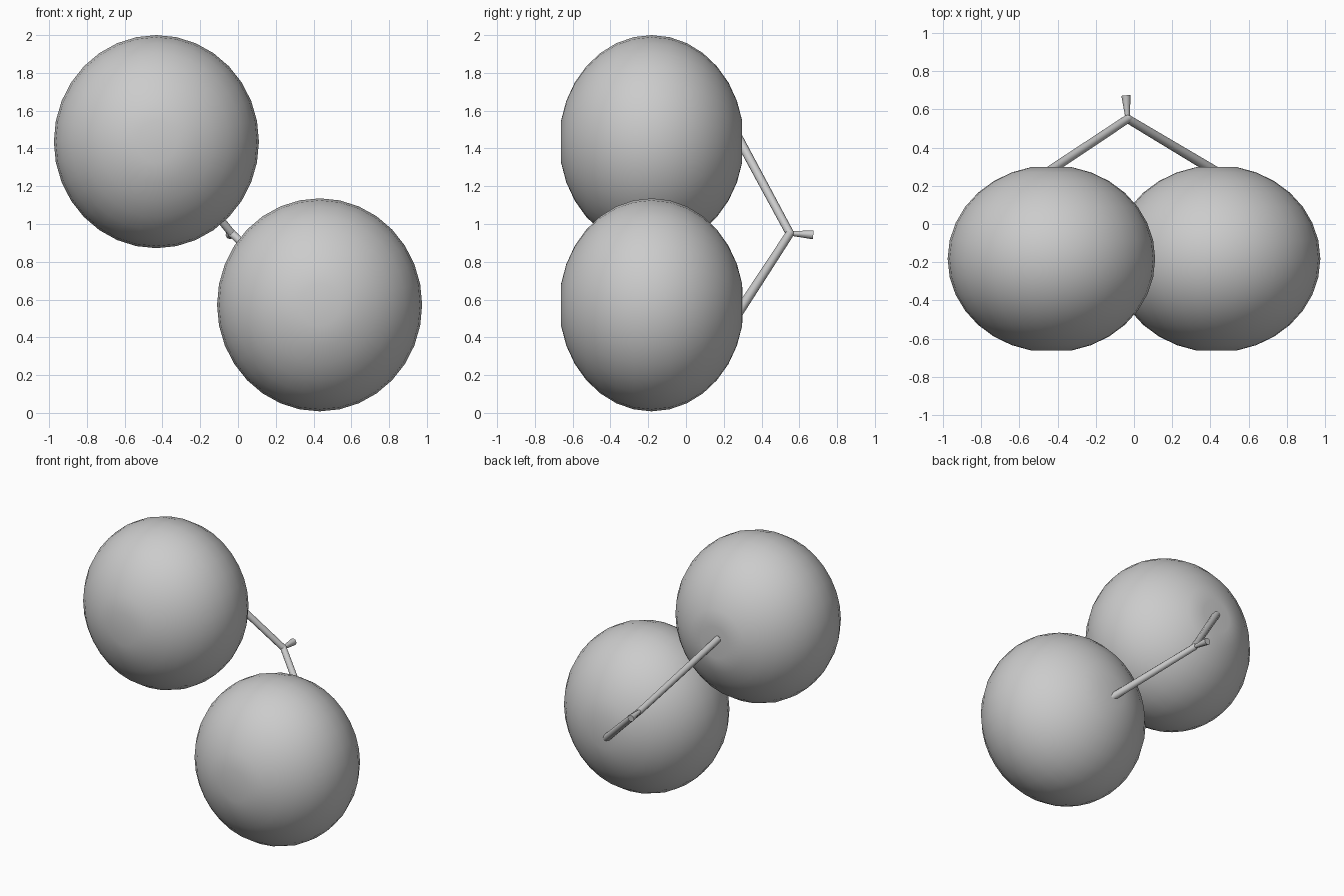
import bpy, bmesh, math
from mathutils import Matrix, Vector

if "Cube" in bpy.data.objects:
    bpy.data.objects.remove(bpy.data.objects["Cube"])

grey = bpy.data.materials.new("light grey")
grey.diffuse_color = (0.6, 0.6, 0.6, 1)
grey.use_nodes = True
grey.node_tree.nodes["Principled BSDF"].inputs["Base Color"].default_value = grey.diffuse_color


def finish(name, bm, angle):
    mesh = bpy.data.meshes.new(name)
    bm.to_mesh(mesh)
    bm.free()
    mesh.materials.append(grey)
    ob = bpy.data.objects.new(name, mesh)
    bpy.context.collection.objects.link(ob)
    bpy.ops.object.select_all(action='DESELECT')
    ob.select_set(True)
    bpy.context.view_layer.objects.active = ob
    bpy.ops.object.shade_smooth_by_angle(angle=math.radians(angle))
    return ob


def fruit(name, centre, dimple):
    # slightly flattened ball with its poles on the y axis
    bm = bmesh.new()
    bmesh.ops.create_uvsphere(bm, u_segments=32, v_segments=16, radius=1)
    bmesh.ops.rotate(bm, verts=bm.verts, matrix=Matrix.Rotation(-math.pi / 2, 3, 'X'))
    bmesh.ops.scale(bm, verts=bm.verts, vec=(0.543, 0.489, 0.564))
    # small dimples at the stem and the blossom end
    for v in bm.verts:
        if math.hypot(v.co.x, v.co.z) < 0.01:
            v.co.y -= dimple if v.co.y > 0 else -0.012
    bmesh.ops.translate(bm, verts=bm.verts, vec=centre)
    finish(name, bm, 60)


def rod(name, start, end, r1, r2):
    # tapered eight-sided stem between two points
    a, b = Vector(start), Vector(end)
    bm = bmesh.new()
    bmesh.ops.create_cone(bm, cap_ends=True, segments=8, radius1=r1, radius2=r2,
                          depth=(b - a).length)
    turn = (b - a).to_track_quat('Z', 'Y').to_matrix().to_4x4()
    bmesh.ops.transform(bm, verts=bm.verts, matrix=Matrix.Translation((a + b) / 2) @ turn)
    finish(name, bm, 60)


# fruits
fruit("upper_fruit", (-0.432, -0.182, 1.436), 0.03)
fruit("lower_fruit", (0.432, -0.182, 0.572), 0.008)

# stems meeting at a fork, with a flared stub behind
fork = (-0.033, 0.55, 0.95)
rod("upper_stem", (-0.455, 0.27, 1.47), fork, 0.024, 0.022)
rod("lower_stem", (0.435, 0.27, 0.52), fork, 0.026, 0.022)
rod("stem_stub", fork, (-0.042, 0.672, 0.943), 0.011, 0.024)

# rounded joint at the fork
bm = bmesh.new()
bmesh.ops.create_uvsphere(bm, u_segments=8, v_segments=6, radius=0.023)
bmesh.ops.translate(bm, verts=bm.verts, vec=fork)
finish("stem_joint", bm, 60)
